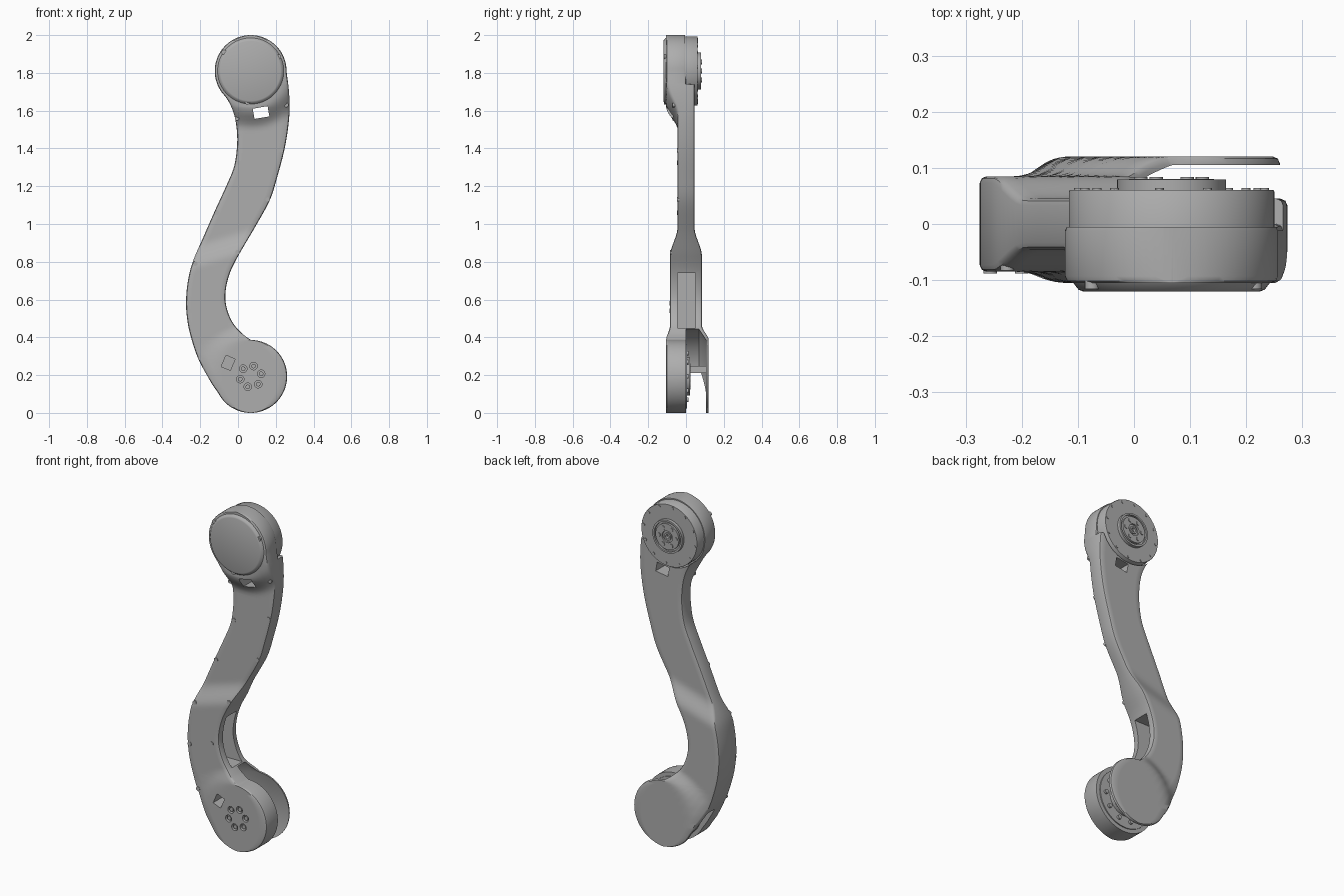
import bpy, bmesh, math
from mathutils import Matrix, Vector

if "Cube" in bpy.data.objects:
    bpy.data.objects.remove(bpy.data.objects["Cube"])

grey = bpy.data.materials.new("machined grey")
grey.use_nodes = True
GREY = (0.42, 0.42, 0.42, 1)
grey.diffuse_color = GREY
for node in grey.node_tree.nodes:
    if node.type == 'BSDF_PRINCIPLED':
        node.inputs["Base Color"].default_value = GREY

# Joint centres (x, z) and radii
CX = 0.067
TOP_Z, TOP_R = 1.81, 0.19
LOW_Z, LOW_R = 0.193, 0.193

# Arm edges between the two joints, as (z, x)
LEFT = [(.05, -.05), (.12, -.115), (.2, -.165), (.29, -.212), (.38, -.243), (.47, -.265),
        (.57, -.275), (.68, -.268), (.79, -.243), (.95, -.175), (1.06, -.127), (1.2, -.063),
        (1.3, -.022), (1.4, -.006), (1.48, -.005), (1.57, -.018), (1.64, -.045), (1.7, -.085)]
RIGHT = [(.385, .07), (.395, .055), (.42, .022), (.47, -.023), (.53, -.052), (.6, -.067),
         (.68, -.06), (.76, -.035), (.85, .012), (1.0, .1), (1.13, .17), (1.25, .208),
         (1.39, .245), (1.5, .264), (1.6, .273), (1.7, .27), (1.8, .258)]


def smooth(a, b, t):
    t = min(1, max(0, (t - a) / (b - a)))
    return t * t * (3 - 2 * t)


def curve(table, z):
    """Smooth curve through the table, or None outside it."""
    if not table[0][0] <= z <= table[-1][0]:
        return None
    i = next(k for k in range(len(table) - 1) if z <= table[k + 1][0])

    def slope(k):
        a, b = table[max(k - 1, 0)], table[min(k + 1, len(table) - 1)]
        return (b[1] - a[1]) / (b[0] - a[0])
    (z0, x0), (z1, x1) = table[i], table[i + 1]
    h = z1 - z0
    t = (z - z0) / h
    s = t * t * (3 - 2 * t)
    return (x0 * (1 - s) + x1 * s + h * slope(i) * t * (1 - t) ** 2
            - h * slope(i + 1) * t * t * (1 - t))


def edges(z):
    """Left and right x of the outline at height z."""
    lows = [curve(LEFT, z)]
    highs = [curve(RIGHT, z)]
    for cz, r in ((TOP_Z, TOP_R), (LOW_Z, LOW_R)):
        if abs(z - cz) < r:
            w = math.sqrt(r * r - (z - cz) ** 2)
            lows.append(CX - w)
            highs.append(CX + w)
    return (min(v for v in lows if v is not None), max(v for v in highs if v is not None))


def depths(x, z):
    """Front and back depth of the arm at a point of its face."""
    base = .085 - .04 * smooth(.8, .93, z - .3 * (x + .1))
    low = 1 - smooth(.19, .285, math.hypot(x - CX, z - LOW_Z))
    top = 1 - smooth(.19, .31, math.hypot(x - CX, z - TOP_Z))
    front = base + (.105 - base) * max(low, top)
    back = 0 if z > 1.74 else base + (.12 - base) * low
    return front, back


def finish(name, bm):
    bmesh.ops.recalc_face_normals(bm, faces=bm.faces[:])
    mesh = bpy.data.meshes.new(name)
    bm.to_mesh(mesh)
    bm.free()
    mesh.materials.append(grey)
    ob = bpy.data.objects.new(name, mesh)
    bpy.context.collection.objects.link(ob)
    return ob


def lathe(name, cz, profile):
    """Turn an (r, y) profile around the y axis of a joint."""
    bm = bmesh.new()
    verts = [bm.verts.new((CX + r, y, cz)) for r, y in profile]
    lines = [bm.edges.new(pair) for pair in zip(verts, verts[1:])]
    bmesh.ops.spin(bm, geom=verts + lines, cent=(CX, 0, cz), axis=(0, 1, 0),
                   angle=math.tau, steps=72)
    bmesh.ops.remove_doubles(bm, verts=bm.verts[:], dist=1e-5)
    return finish(name, bm)


def studs(name, spots, r, length, sides=16):
    """Short cylinders along y, centred on each spot."""
    bm = bmesh.new()
    for p in spots:
        bmesh.ops.create_cone(bm, cap_ends=True, segments=sides, radius1=r, radius2=r, depth=length,
                              matrix=Matrix.Translation(p) @ Matrix.Rotation(math.pi / 2, 4, 'X'))
    return finish(name, bm)


def box(name, centre, size, tilt=0):
    bm = bmesh.new()
    bmesh.ops.create_cube(bm, size=1, matrix=Matrix.Translation(centre)
                          @ Matrix.Rotation(tilt, 4, 'Y') @ Matrix.Diagonal((*size, 1)))
    return finish(name, bm)


def circle(cz, r, y, count, start=0.0):
    return [Vector((CX + r * math.cos(start + k * math.tau / count), y,
                    cz + r * math.sin(start + k * math.tau / count))) for k in range(count)]


def cut(target, cutter):
    mod = target.modifiers.new("cut", 'BOOLEAN')
    mod.operation, mod.solver, mod.object = 'DIFFERENCE', 'EXACT', cutter
    bpy.context.view_layer.objects.active = target
    bpy.ops.object.modifier_apply(modifier=mod.name)
    bpy.data.objects.remove(cutter)


# Arm body: a stack of rounded cross-sections
levels = [.39 + .006 * k for k in range(12)] + [.47 + .02 * k for k in range(58)] + [1.739, 1.741]
for cz, r in ((TOP_Z, TOP_R), (LOW_Z, LOW_R)):
    levels += [cz - r * .9999 * math.cos(math.pi * k / 40) for k in range(41)]
levels = sorted(z for z in levels)
levels = [z for k, z in enumerate(levels) if k == 0 or z - levels[k - 1] > 2e-4]
bm = bmesh.new()
rings = []
for z in levels:
    lo, hi = edges(z)
    c = min(.012, .2 * (hi - lo))
    across = [(lo, c), (lo + .3 * c, .3 * c)]
    across += [(lo + c + (hi - lo - 2 * c) * k / 10, 0) for k in range(11)]
    across += [(hi - .3 * c, .3 * c), (hi, c)]
    ring = [(x, d - depths(x, z)[0], z) for x, d in across]
    ring += [(x, depths(x, z)[1] - d, z) for x, d in reversed(across)]
    rings.append([bm.verts.new(p) for p in ring])
for a, b in zip(rings, rings[1:]):
    for k in range(len(a)):
        n = (k + 1) % len(a)
        bm.faces.new((a[k], a[n], b[n], b[k]))
bm.faces.new(rings[0])
bm.faces.new(rings[-1])
arm = finish("arm_body", bm)

# Openings: motor seat, lower joint slot, cable pocket, windows and bolt holes
cut(arm, lathe("seat_cutter", TOP_Z, [(0, -.005), (.191, -.005), (.191, .2), (0, .2)]))
cut(arm, lathe("slot_cutter", LOW_Z, [(0, 0), (.26, 0), (.26, .068), (.19, .107), (0, .107)]))
cut(arm, box("pocket_cutter", (.04, .0025, .595), (.46, .095, .29)))
cut(arm, box("upper_window_cutter", (.122, 0, 1.59), (.08, .5, .055), -.17))
cut(arm, box("lower_window_cutter", (-.052, -.08, .265), (.052, .2, .065), .4))
cut(arm, studs("bolt_hole_cutter", circle(LOW_Z, .057, -.105, 6, .25), .02, .04, 24))

# Upper joint: front cover and rear motor with output flange
lathe("front_cover", TOP_Z, [(0, -.12), (.158, -.12), (.166, -.117), (.176, -.104), (.176, -.09), (0, -.09)])
lathe("motor_housing", TOP_Z, [(0, -.03), (.183, -.03), (.183, .058), (.181, .061), (0, .061)])
lathe("output_flange", TOP_Z, [(0, .05), (.097, .05), (.097, .079), (.086, .079), (.086, .068),
                               (.076, .068), (.076, .08), (.034, .08), (.034, .07), (.022, .07),
                               (.022, .078), (.012, .078), (.012, .062), (0, .062)])
studs("flange_bolts", circle(TOP_Z, .055, .078, 6), .012, .012)
studs("motor_rim_screws", circle(TOP_Z, .167, .06, 12, .13), .008, .008, 12)

# Lower joint: hub, bolts and inner bracket within the slot
lathe("lower_hub", LOW_Z, [(0, -.02), (.17, -.02), (.17, .006), (.155, .006), (.155, .002), (.1, .002),
                           (.1, .022), (.08, .022), (.08, .012), (.03, .012), (.03, .02), (0, .02)])
studs("hub_bolts", circle(LOW_Z, .057, .013, 6, .25), .014, .02)
studs("hub_rim_screws", circle(LOW_Z, .13, .004, 10), .012, .02)
studs("front_joint_bolts", circle(LOW_Z, .057, -.09, 6, .25), .012, .02)
box("slot_bracket", (-.115, .05, .23), (.07, .112, .035))

# Screws that close the front shell
shell = [(-.005, 1.56), (.005, 1.325), (-.112, 1.06), (-.226, .79), (-.256, .54), (-.2, .29),
         (.255, 1.63), (.23, 1.39), (.158, 1.13), (-.002, .85), (-.112, .58)]
studs("shell_screws", [Vector((x, .004 - depths(x, z)[0], z)) for x, z in shell], .012, .014)
cover = [(-.075, 1.91), (.215, 1.885), (.05, 1.645)]
studs("cover_screws", [Vector((x, -.105, z)) for x, z in cover], .013, .022)

# Smooth shading with sharp edges
for ob in bpy.context.collection.objects:
    if ob.type == 'MESH':
        ob.select_set(True)
        bpy.context.view_layer.objects.active = ob
bpy.ops.object.shade_smooth_by_angle(angle=math.radians(35))
